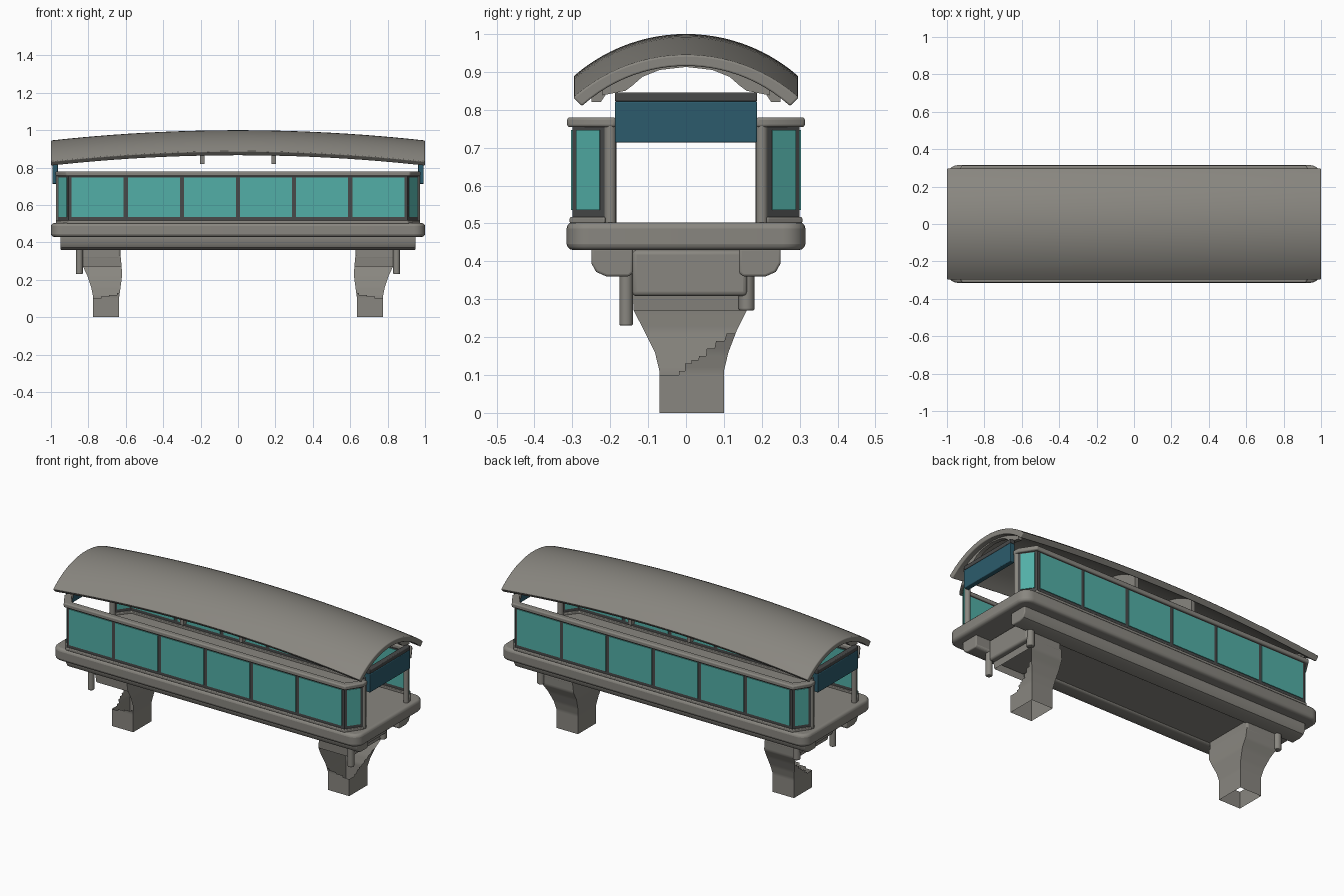
import bpy, bmesh, math
from mathutils import Matrix

if "Cube" in bpy.data.objects:
    bpy.data.objects.remove(bpy.data.objects["Cube"])


def material(name, rgb):
    m = bpy.data.materials.new(name)
    m.diffuse_color = (*rgb, 1)
    m.use_nodes = True
    m.node_tree.nodes["Principled BSDF"].inputs["Base Color"].default_value = m.diffuse_color
    return m


GREY = material("warm grey concrete", (0.25, 0.24, 0.215))
DARK = material("dark frame grey", (0.065, 0.067, 0.067))
TEAL = material("teal glass", (0.085, 0.43, 0.385))
BLUE = material("deep blue panel", (0.025, 0.105, 0.15))


def finish(name, bm, mat, bevel=0, closed=True):
    if closed:
        bmesh.ops.recalc_face_normals(bm, faces=bm.faces)
    me = bpy.data.meshes.new(name)
    bm.to_mesh(me)
    bm.free()
    me.materials.append(mat)
    ob = bpy.data.objects.new(name, me)
    bpy.context.collection.objects.link(ob)
    if bevel:
        b = ob.modifiers.new("bevel", 'BEVEL')
        b.width, b.segments, b.limit_method = bevel, 3, 'ANGLE'
        b.angle_limit = math.radians(40)
    return ob


def loft(bm, rings, caps=True):
    """Skin closed rings of points in order."""
    rows = [[bm.verts.new(p) for p in r] for r in rings]
    n = len(rows[0])
    for a, b in zip(rows, rows[1:]):
        for i in range(n):
            j = (i + 1) % n
            bm.faces.new((a[i], a[j], b[j], b[i]))
    if caps:
        bm.faces.new(rows[0][::-1])
        bm.faces.new(rows[-1])


def prism(name, pts, lo, hi, mat, axis='z', bevel=0):
    bm = bmesh.new()
    put = (lambda u, v, w: (u, v, w)) if axis == 'z' else (lambda u, v, w: (w, u, v))
    loft(bm, [[put(u, v, w) for u, v in pts] for w in (lo, hi)])
    return finish(name, bm, mat, bevel)


def box(name, x0, x1, y0, y1, z0, z1, mat, bevel=0):
    return prism(name, [(x0, y0), (x1, y0), (x1, y1), (x0, y1)], z0, z1, mat, 'z', bevel)


def rod(name, x, y, z0, z1, r, mat, bevel=0):
    pts = [(x + r * math.cos(t * math.pi / 8), y + r * math.sin(t * math.pi / 8)) for t in range(16)]
    return prism(name, pts, z0, z1, mat, 'z', bevel)


def round_rect(hx, hy, r, n=6):
    pts = []
    for k, (sx, sy) in enumerate(((1, 1), (-1, 1), (-1, -1), (1, -1))):
        for i in range(n + 1):
            a = math.pi / 2 * (k + i / n)
            pts.append((sx * (hx - r) + r * math.cos(a), sy * (hy - r) + r * math.sin(a)))
    return pts


# deck slab, side beams and soffit
prism("deck_slab", round_rect(1.0, 0.315, 0.06), 0.43, 0.503, GREY, 'z', 0.016)
for s, side in ((-1, "front"), (1, "back")):
    prof = [(0.14, 0.435), (0.25, 0.435), (0.25, 0.395), (0.237, 0.372), (0.21, 0.36), (0.15, 0.36), (0.14, 0.37)]
    prism(side + "_beam", [(s * y, z) for y, z in prof], -0.95, 0.95, GREY, 'x', 0.006)
box("soffit", -0.66, 0.66, -0.15, 0.15, 0.37, 0.435, GREY)

# roof: shallow arch bowed along its length
R_OUT, R_IN = 0.45, 0.41


def roof_z(x, y, top, r):
    return top + 0.055 * (1 - x * x) - (r - math.sqrt(r * r - y * y))


rings = []
N = 24
for i in range(N + 1):
    x = -1 + 2 * i / N
    ts = [-1 + 2 * j / N for j in range(N + 1)]
    rings.append([(x, 0.298 * t, roof_z(x, 0.298 * t, 0.945, R_OUT)) for t in ts]
                 + [(x, 0.275 * t, roof_z(x, 0.275 * t, 0.915, R_IN)) for t in reversed(ts)])
bm = bmesh.new()
loft(bm, rings)
finish("roof", bm, GREY, 0.005)

# arch ribs under the roof
mid_low = [(0.25, 0.82), (0.225, 0.82), (0.205, 0.85), (0.16, 0.862), (0.135, 0.885), (0.08, 0.915), (0, 0.93)]
end_low = [(0.22, 0.838), (0.16, 0.85), (0.14, 0.865), (0.115, 0.887), (0.07, 0.905), (0, 0.913)]
for name, x, low in (("mid_rib", 0.192, mid_low), ("end_rib", 0.955, end_low)):
    w = low[0][0]
    up = [(w * t / 8, roof_z(x, w * t / 8, 0.922, R_IN)) for t in range(-8, 9)]
    pts = up + low + [(-y, z) for y, z in reversed(low[:-1])]
    for s in (-1, 1):
        prism(name, pts, s * x - 0.012, s * x + 0.012, GREY, 'x')


# window walls: dark U-shaped frames with splayed corners
def u_shape(s, outer, inner):
    pts = outer + [(-x, y) for x, y in reversed(outer)]
    back = inner + [(-x, y) for x, y in reversed(inner)]
    return [(x, s * y) for x, y in pts + back[::-1]]


def pane(name, x, y, angle, width):
    """Thin glass plate centred on a wall face."""
    bm = bmesh.new()
    bmesh.ops.create_cube(bm, size=1, matrix=Matrix.Translation((x, y, 0.641))
                          @ Matrix.Rotation(angle, 4, 'Z') @ Matrix.Diagonal((width, 0.008, 0.212, 1)))
    finish(name, bm, TEAL)


for s, side in ((-1, "front"), (1, "back")):
    prism(side + "_window_frame", u_shape(s, [(0.965, 0.215), (0.905, 0.3)], [(0.948, 0.205), (0.893, 0.28)]),
          0.5, 0.76, DARK)
    prism(side + "_top_rail", u_shape(s, [(0.975, 0.185), (0.975, 0.225), (0.918, 0.314)],
                                      [(0.94, 0.185), (0.94, 0.21), (0.888, 0.275)]),
          0.754, 0.78, GREY, 'z', 0.007)
    prism(side + "_sill", u_shape(s, [(0.974, 0.215), (0.91, 0.307)], [(0.94, 0.205), (0.888, 0.273)]),
          0.5, 0.517, GREY, 'z', 0.004)
    for i in range(6):
        x = -0.75 + 0.3 * i
        pane(side + "_window", x, s * 0.3, 0, 0.278)
        pane(side + "_window_inside", x, s * 0.28, 0, 0.278)
    for e in (-1, 1):
        ang = -s * e * math.atan2(0.085, 0.06)
        pane(side + "_corner_window", e * 0.935, s * 0.2575, ang, 0.076)
        pane(side + "_corner_window_inside", e * 0.9205, s * 0.2425, ang, 0.07)
        rod(side + "_door_post", e * 0.958, s * 0.2, 0.49, 0.77, 0.016, GREY)

# header panels over the open ends
for e in (-1, 1):
    x0, x1 = sorted((e * 0.962, e * 0.993))
    box("header_panel", x0, x1, -0.188, 0.188, 0.713, 0.822, BLUE, 0.004)
    box("header_cap", x0, x1, -0.188, 0.188, 0.822, 0.846, DARK, 0.004)

# flared hollow piers with the broken outer front corner
KEYS = [(0.0, .635, .775, -.07, .10), (0.11, .635, .775, -.07, .10), (0.16, .628, .785, -.082, .112),
        (0.22, .62, .805, -.112, .135), (0.27, .622, .828, -.138, .16), (0.33, .628, .835, -.142, .162)]


def section(z):
    for a, b in zip(KEYS, KEYS[1:]):
        if z <= b[0] + 1e-6:
            t = (z - a[0]) / (b[0] - a[0])
            return [p + (q - p) * t for p, q in zip(a[1:], b[1:])]


for e, side in ((-1, "left"), (1, "right")):
    rings = []
    M = 10
    for k in range(34):
        z = k * 0.01
        x0, x1, y0, y1 = section(z)
        cor = [(x0, y0), (x1, y0), (x1, y1), (x0, y1)]
        ring = []
        for c in range(4):
            (ax, ay), (bx, by) = cor[c], cor[(c + 1) % 4]
            ring += [(e * (ax + (bx - ax) * j / M), ay + (by - ay) * j / M, z) for j in range(M)]
        rings.append(ring)
    bm = bmesh.new()
    loft(bm, rings, caps=False)
    bmesh.ops.recalc_face_normals(bm, faces=bm.faces)
    gone = []
    for f in bm.faces:
        c = f.calc_center_median()
        front, outer = f.normal.y < -0.6, f.normal.x * e > 0.6
        low = 0.10 + 0.72 * max(0, c.y + 0.03) if outer else 0.10 + 0.25 * max(0, 0.75 - abs(c.x))
        if (front or outer) and low < c.z < 0.275:
            gone.append(f)
    bmesh.ops.delete(bm, geom=gone, context='FACES')
    finish(side + "_pier", bm, GREY, closed=False)
    x0, x1 = sorted((e * 0.628, e * 0.862))
    box(side + "_pier_capital", x0, x1, -0.142, 0.162, 0.308, 0.43, GREY, 0.012)
    # drain pipes beside each pier
    rod(side + "_long_pipe", e * 0.848, -0.158, 0.23, 0.43, 0.018, GREY, 0.005)
    rod(side + "_short_pipe", e * 0.835, 0.16, 0.27, 0.43, 0.021, GREY, 0.005)

# smooth shading with sharp edges kept
for ob in bpy.data.objects:
    ob.select_set(True)
    bpy.context.view_layer.objects.active = ob
bpy.ops.object.shade_smooth_by_angle(angle=math.radians(35))
